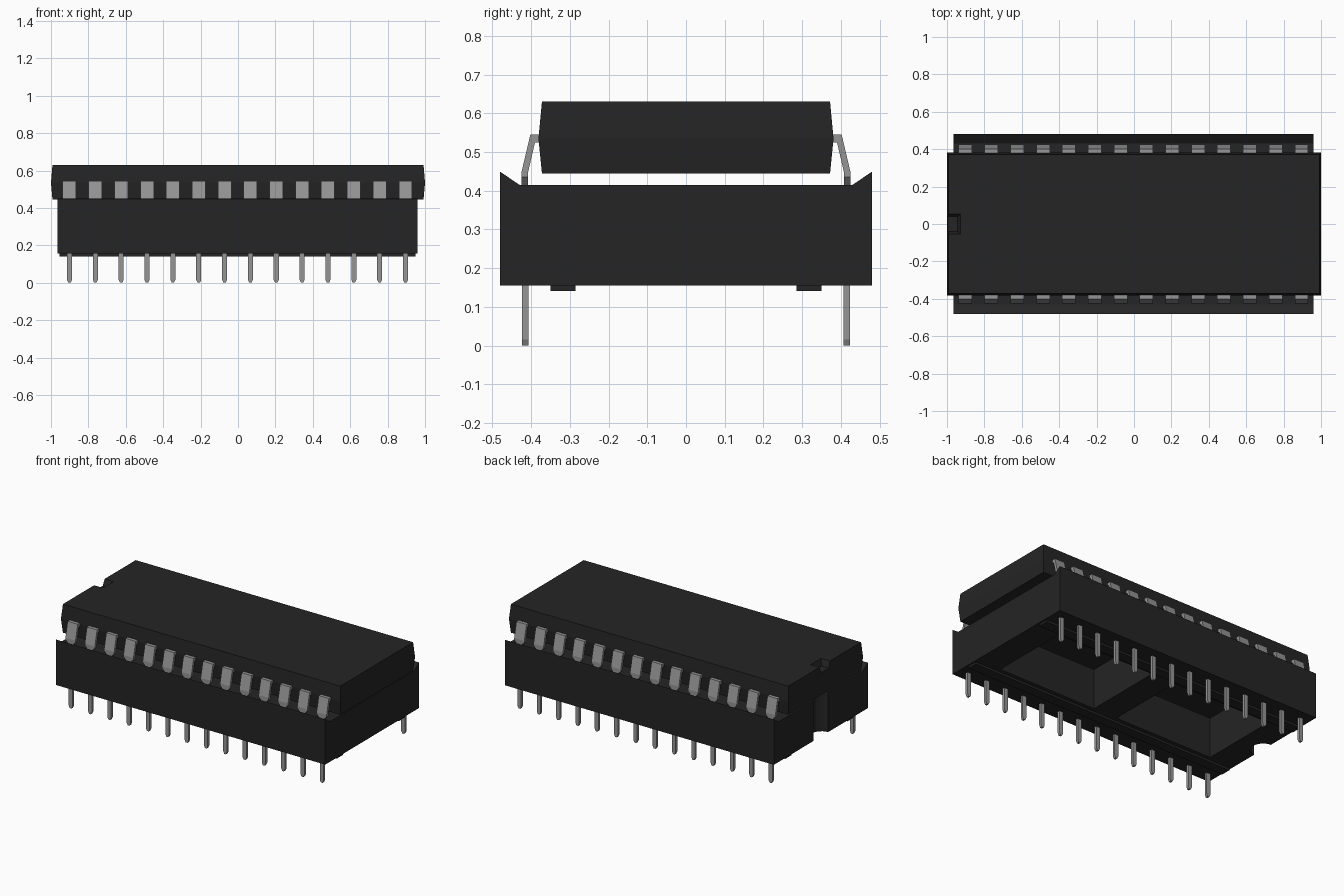
import bpy, bmesh, math
from mathutils import Vector

cube = bpy.data.objects.get("Cube")
if cube:
    bpy.data.objects.remove(cube, do_unlink=True)


def material(name, value):
    m = bpy.data.materials.new(name)
    m.use_nodes = True
    col = (value, value, value, 1)
    m.diffuse_color = col
    m.node_tree.nodes["Principled BSDF"].inputs["Base Color"].default_value = col
    return m


BLACK = material("black plastic", 0.018)
METAL = material("grey metal", 0.30)


def finish(name, bm, mat):
    bmesh.ops.recalc_face_normals(bm, faces=bm.faces)
    me = bpy.data.meshes.new(name)
    bm.to_mesh(me)
    bm.free()
    me.materials.append(mat)
    ob = bpy.data.objects.new(name, me)
    bpy.context.collection.objects.link(ob)
    return ob


def prism(name, points, axis, lo, hi, mat):
    """Extrude a 2D outline along an axis; the outline uses the other two axes in order."""
    bm = bmesh.new()

    def place(p, t):
        c = list(p)
        c.insert("xyz".index(axis), t)
        return bm.verts.new(c)
    a = [place(p, lo) for p in points]
    b = [place(p, hi) for p in points]
    bm.faces.new(a)
    bm.faces.new(b)
    for i in range(len(a)):
        j = (i + 1) % len(a)
        bm.faces.new((a[i], a[j], b[j], b[i]))
    return finish(name, bm, mat)


def loft(name, rings, mat):
    """Stack rectangles given as (x0, x1, y0, y1, z)."""
    bm = bmesh.new()
    loops = [[bm.verts.new((x, y, z)) for x, y in ((x0, y0), (x1, y0), (x1, y1), (x0, y1))]
             for x0, x1, y0, y1, z in rings]
    bm.faces.new(loops[0])
    bm.faces.new(loops[-1])
    for a, b in zip(loops, loops[1:]):
        for i in range(4):
            j = (i + 1) % 4
            bm.faces.new((a[i], a[j], b[j], b[i]))
    return finish(name, bm, mat)


def cut(target, cutter):
    mod = target.modifiers.new("cut", 'BOOLEAN')
    mod.object = cutter
    mod.operation = 'DIFFERENCE'
    mod.solver = 'EXACT'
    cutter.hide_render = True
    bpy.context.view_layer.objects.active = target
    bpy.ops.object.modifier_apply(modifier=mod.name)
    bpy.data.objects.remove(cutter, do_unlink=True)


# Socket: extruded section with raised outer lips
half = [(0.48, 0.155), (0.48, 0.449), (0.43, 0.415)]
section = half + [(-y, z) for y, z in reversed(half)]
socket = prism("socket", section, "x", -0.965, 0.96, BLACK)

# Two through windows either side of a centre bar
for x0, x1 in ((-0.79, -0.088), (0.083, 0.785)):
    cut(socket, loft("window_cutter", [(x0, x1, -0.26, 0.26, z) for z in (0.0, 0.6)], BLACK))

# Half-round index notch in the right end of the socket
arc = [(-0.965 + 0.07 * math.cos(t), 0.075 * math.sin(t))
       for t in (math.radians(-90 + 15 * i) for i in range(13))]
cut(socket, prism("notch_cutter", arc + [(-1.1, 0.075), (-1.1, -0.075)], "z", 0.0, 0.6, BLACK))

# Standoff rails beneath the socket
for side, s in (("left", 1), ("right", -1)):
    y0, y1 = sorted((0.285 * s, 0.35 * s))
    loft(("back" if s > 0 else "front") + "_rail",
         [(-0.955, 0.95, y0, y1, z) for z in (0.141, 0.157)], BLACK)

# Chip body with drafted sides, widest at the leg line
chip = loft("chip_body", [(-0.992, 0.992, -0.372, 0.372, 0.445),
                          (-1.0, 1.0, -0.381, 0.381, 0.535),
                          (-0.992, 0.992, -0.372, 0.372, 0.63)], BLACK)
cut(chip, loft("key_cutter", [(-1.1, -0.943, -0.04, 0.04, 0.59),
                              (-1.1, -0.925, -0.057, 0.057, 0.64)], BLACK))


# Rows of legs and pins
def repeat(ob):
    arr = ob.modifiers.new("row", 'ARRAY')
    arr.count = 14
    arr.use_relative_offset = False
    arr.use_constant_offset = True
    arr.constant_offset_displace = (0.1382, 0, 0)
    mir = ob.modifiers.new("both_sides", 'MIRROR')
    mir.use_axis = (False, True, False)
    mir.use_mirror_merge = False


X = -0.901
# Bent shoulder of each chip leg
shoulder = [(0.36, 0.545), (0.402, 0.545), (0.425, 0.447), (0.425, 0.436),
            (0.408, 0.436), (0.408, 0.447), (0.390, 0.525), (0.36, 0.525)]
repeat(prism("chip_legs", shoulder, "x", X - 0.036, X + 0.036, METAL))
# Narrowing lower part entering the socket
taper = [(-0.036, 0.436), (0.036, 0.436), (0.015, 0.413), (0.015, 0.38),
         (-0.015, 0.38), (-0.015, 0.413)]
repeat(prism("chip_leg_tips", [(X + x, z) for x, z in taper], "y", 0.408, 0.425, METAL))
# Socket pins with chamfered ends
pin = [(-0.0135, 0.17), (0.0135, 0.17), (0.0135, 0.016), (0.006, 0.0),
       (-0.006, 0.0), (-0.0135, 0.016)]
repeat(prism("socket_pins", [(X + x, z) for x, z in pin], "y", 0.407, 0.424, METAL))
